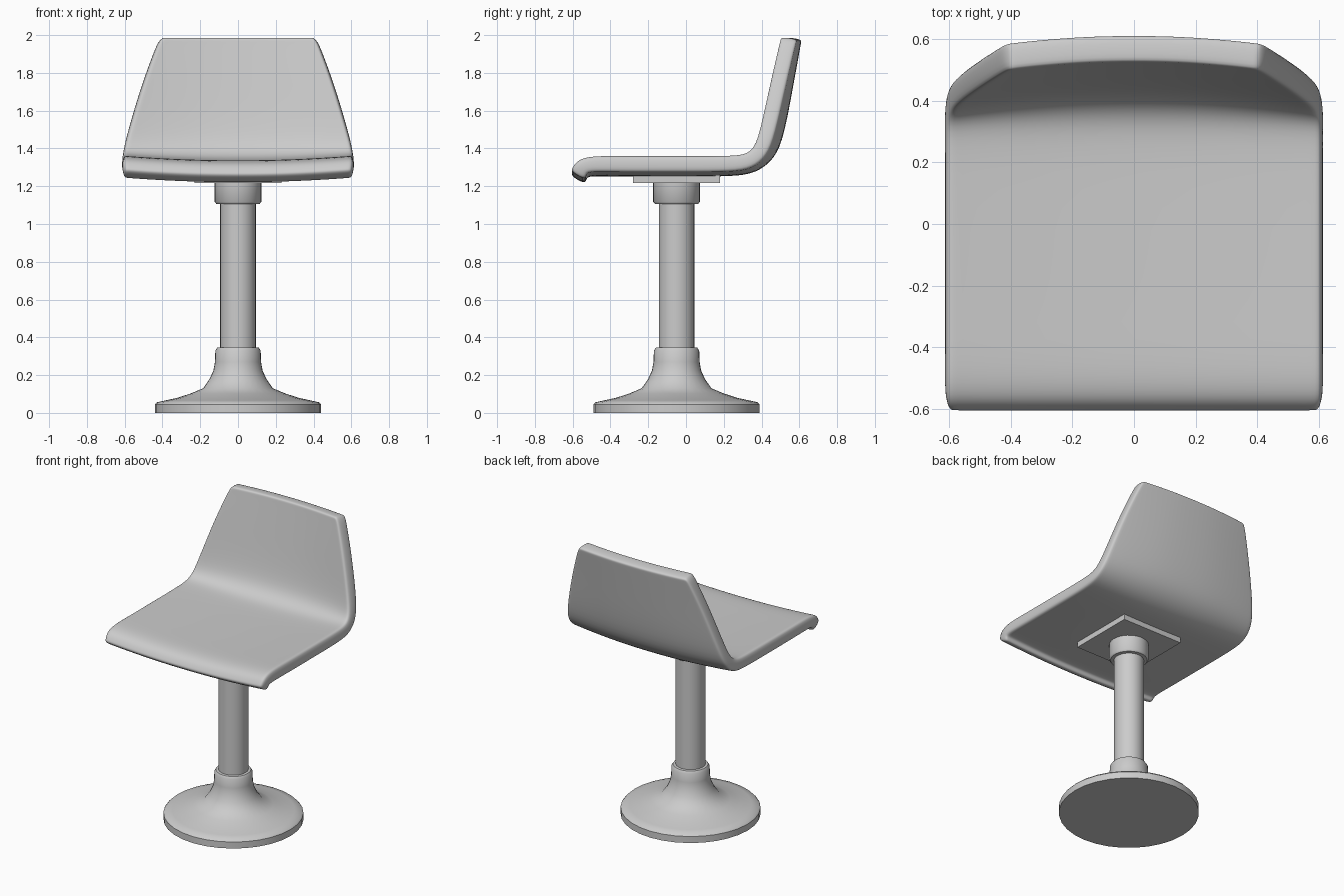
import bpy, bmesh, math

if "Cube" in bpy.data.objects:
    bpy.data.objects.remove(bpy.data.objects["Cube"])

grey = bpy.data.materials.new("plain grey")
grey.diffuse_color = (0.6, 0.6, 0.6, 1)
grey.use_nodes = True
grey.node_tree.nodes["Principled BSDF"].inputs["Base Color"].default_value = grey.diffuse_color
CY = -0.05  # pedestal centre in y


def finish(name, bm, smooth=True):
    bmesh.ops.recalc_face_normals(bm, faces=bm.faces)
    me = bpy.data.meshes.new(name)
    bm.to_mesh(me)
    bm.free()
    ob = bpy.data.objects.new(name, me)
    bpy.context.collection.objects.link(ob)
    me.materials.append(grey)
    if smooth:
        bpy.ops.object.select_all(action='DESELECT')
        ob.select_set(True)
        bpy.context.view_layer.objects.active = ob
        bpy.ops.object.shade_smooth_by_angle(angle=math.radians(40))
    return ob


def lathe(name, profile, n=32):
    bm = bmesh.new()
    rings = [[bm.verts.new((r * math.cos(2 * math.pi * i / n), CY + r * math.sin(2 * math.pi * i / n), z))
              for i in range(n)] for r, z in profile]
    for a, b in zip(rings, rings[1:]):
        for i in range(n):
            j = (i + 1) % n
            bm.faces.new((a[i], a[j], b[j], b[i]))
    bm.faces.new(rings[0])
    bm.faces.new(rings[-1])
    return finish(name, bm)


# Pedestal: flared foot, column, upper collar
lathe("base", [(0.44, 0), (0.44, 0.045), (0.43, 0.056), (0.385, 0.066), (0.32, 0.08), (0.25, 0.103),
               (0.185, 0.13), (0.15, 0.18), (0.13, 0.225), (0.122, 0.27), (0.12, 0.33),
               (0.11, 0.345), (0.09, 0.348)])
lathe("column", [(0.094, 0.3), (0.094, 1.15)])
lathe("collar", [(0.09, 1.105), (0.115, 1.107), (0.124, 1.118), (0.124, 1.225)])

# Square mounting plate under the seat
bm = bmesh.new()
bmesh.ops.create_cube(bm, size=1)
for v in bm.verts:
    v.co = (v.co.x * 0.46, CY + v.co.y * 0.46, 1.24 + v.co.z * 0.045)
finish("mounting_plate", bm, smooth=False)

# Seat shell rows: y, z on the centre line, half width, sideways curl in y, in z
rows = [(-0.612, 1.255, 0.600, 0, 0.025), (-0.600, 1.275, 0.607, 0, 0.025),
        (-0.575, 1.315, 0.61, 0, 0.025), (-0.50, 1.337, 0.61, 0, 0.025),
        (-0.35, 1.335, 0.61, 0, 0.025), (0.0, 1.335, 0.61, 0, 0.025),
        (0.24, 1.335, 0.61, 0, 0.025), (0.34, 1.345, 0.61, 0.02, 0.025),
        (0.405, 1.395, 0.603, 0.045, 0.012), (0.44, 1.49, 0.58, 0.055, 0),
        (0.485, 1.74, 0.505, 0.06, 0), (0.519, 1.93, 0.435, 0.06, 0),
        (0.527, 1.975, 0.415, 0.06, 0), (0.529, 1.99, 0.395, 0.06, 0.0)]
cols = [-1, -0.96, -0.8, -0.5, -0.2, 0.2, 0.5, 0.8, 0.96, 1]
bm = bmesh.new()
grid = []
for y, z, w, cy, cz in rows:
    grid.append([bm.verts.new((u * w, y - cy * (u * w / 0.6) ** 2, z + cz * (u * w / 0.6) ** 2)) for u in cols])
for a, b in zip(grid, grid[1:]):
    for i in range(len(cols) - 1):
        bm.faces.new((a[i], a[i + 1], b[i + 1], b[i]))
seat = finish("seat_shell", bm, smooth=False)
if seat.data.polygons[len(cols) * 5].normal.z < 0:
    seat.data.flip_normals()
for p in seat.data.polygons:
    p.use_smooth = True
solid = seat.modifiers.new("thickness", 'SOLIDIFY')
solid.thickness = 0.085
solid.offset = -1
sub = seat.modifiers.new("rounding", 'SUBSURF')
sub.levels = sub.render_levels = 2
